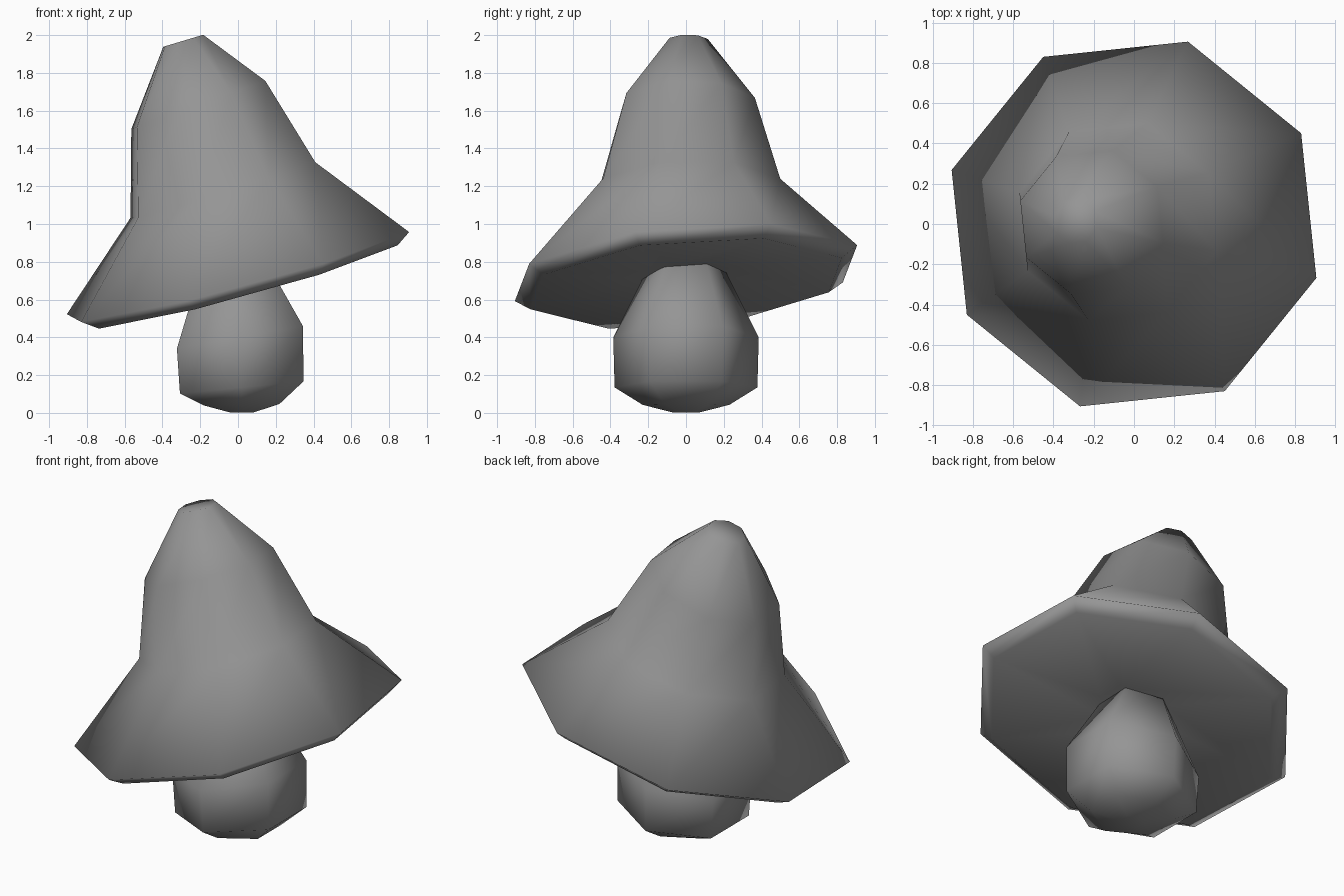
import bpy
import bmesh
from math import cos, sin, radians, tau

cube = bpy.data.objects.get("Cube")
if cube:
    bpy.data.objects.remove(cube, do_unlink=True)

grey = bpy.data.materials.new("plain grey")
grey.use_nodes = True
grey.diffuse_color = (0.3, 0.3, 0.3, 1)
bsdf = next(n for n in grey.node_tree.nodes if n.type == "BSDF_PRINCIPLED")
bsdf.inputs["Base Color"].default_value = (0.3, 0.3, 0.3, 1)


def tilted_loft(name, sides, phase, rings):
    """Skin tilted polygon rings, listed top to bottom.
    Each ring is centre x, y, z, radius, slope along x, slope along y."""
    bm = bmesh.new()
    loops = []
    for cx, cy, cz, r, slope_x, slope_y in rings:
        loop = []
        for i in range(sides):
            a = radians(phase) + tau * i / sides
            dx, dy = r * cos(a), r * sin(a)
            loop.append(bm.verts.new((cx + dx, cy + dy, cz + slope_x * dx + slope_y * dy)))
        loops.append(loop)
    for upper, lower in zip(loops, loops[1:]):
        for i in range(sides):
            j = (i + 1) % sides
            bm.faces.new((upper[j], upper[i], lower[i], lower[j]))
    bm.faces.new(loops[0])
    bm.faces.new(list(reversed(loops[-1])))
    bmesh.ops.recalc_face_normals(bm, faces=bm.faces)
    for f in bm.faces:
        f.smooth = True
    mesh = bpy.data.meshes.new(name)
    bm.to_mesh(mesh)
    bm.free()
    mesh.materials.append(grey)
    obj = bpy.data.objects.new(name, mesh)
    bpy.context.collection.objects.link(obj)
    return obj


# Leaning bell-shaped cap: tip, shoulder, waist, brim, lip, underside
tilted_loft("mushroom_cap", 8, -16.5, [
    (-0.29, 0.01, 1.97, 0.11, 0.3, 0.0),
    (-0.21, 0.01, 1.63, 0.37, 0.36, 0.0),
    (-0.08, 0.01, 1.18, 0.51, 0.31, 0.03),
    (0.0, 0.0, 0.74, 0.945, 0.265, 0.085),
    (0.02, 0.0, 0.685, 0.86, 0.27, 0.085),
    (0.01, 0.0, 0.74, 0.2, 0.27, 0.08),
])

# Plump six-sided stem, narrowing into the cap
tilted_loft("mushroom_stem", 6, 30, [
    (-0.04, 0.0, 0.77, 0.2, 0.35, 0.0),
    (0.01, 0.0, 0.4, 0.385, 0.18, 0.0),
    (0.02, 0.0, 0.135, 0.378, 0.1, 0.0),
    (0.02, 0.0, 0.043, 0.23, 0.02, 0.0),
    (0.02, 0.0, 0.002, 0.07, 0.0, 0.0),
])
